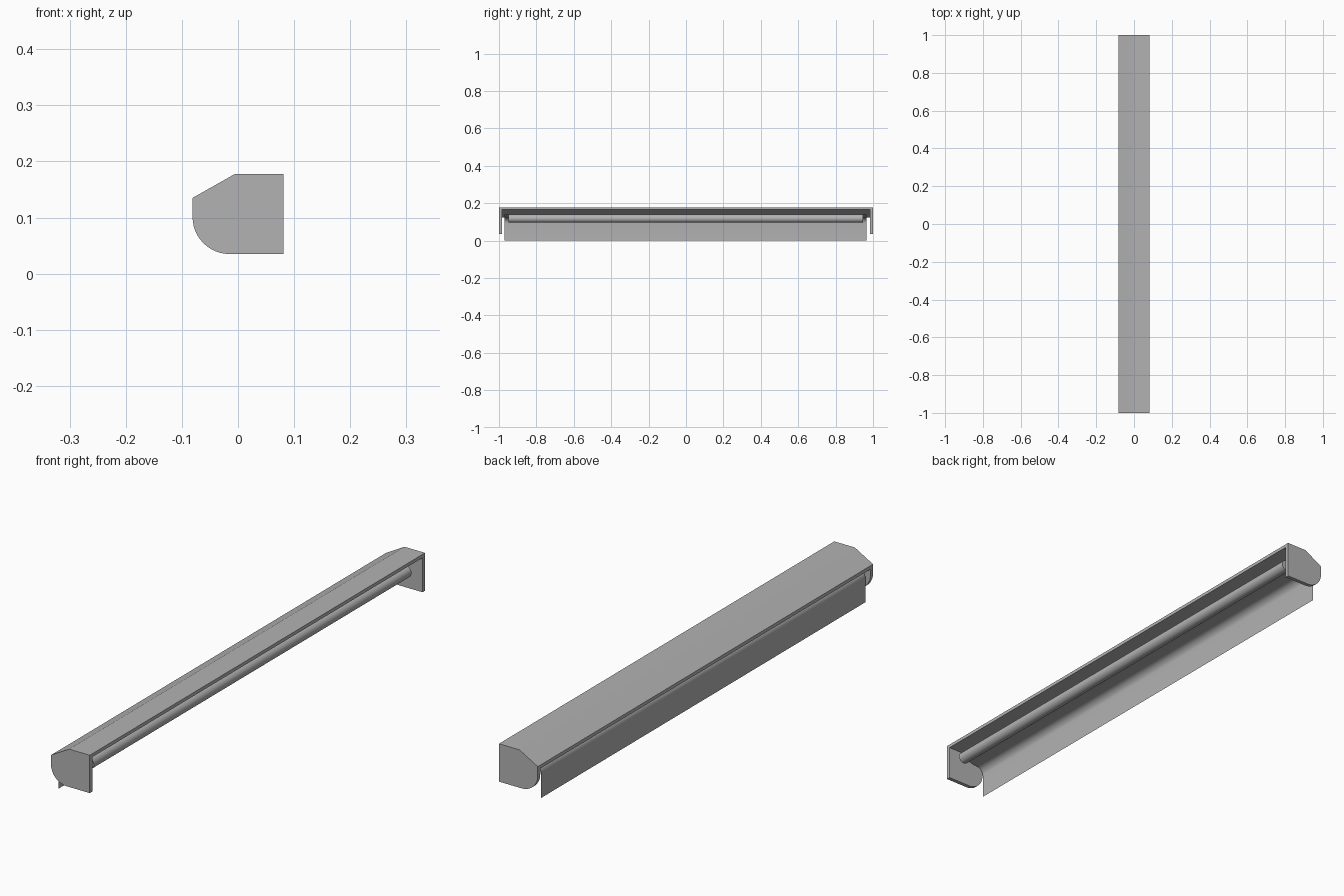
import bpy, bmesh, math

cube = bpy.data.objects.get("Cube")
if cube:
    bpy.data.objects.remove(cube, do_unlink=True)

grey = bpy.data.materials.new("plain_grey")
grey.use_nodes = True
grey.diffuse_color = (0.45, 0.45, 0.45, 1)
grey.node_tree.nodes["Principled BSDF"].inputs["Base Color"].default_value = (0.45, 0.45, 0.45, 1)


def arc(cx, cz, r, start, end, steps):
    """Points on an arc in the x-z plane, angles in degrees."""
    angles = [math.radians(start + (end - start) * i / steps) for i in range(steps + 1)]
    return [(cx + r * math.cos(a), cz + r * math.sin(a)) for a in angles]


def extrude(name, points, y0, y1, closed=True, smooth=None):
    """Sweep an x-z profile along y, as a solid or as an open sheet."""
    bm = bmesh.new()
    front = [bm.verts.new((x, y0, z)) for x, z in points]
    back = [bm.verts.new((x, y1, z)) for x, z in points]
    n = len(points)
    for i in range(n if closed else n - 1):
        j = (i + 1) % n
        bm.faces.new((front[i], front[j], back[j], back[i]))
    if closed:
        bm.faces.new(front)
        bm.faces.new(back[::-1])
    bmesh.ops.recalc_face_normals(bm, faces=bm.faces)
    mesh = bpy.data.meshes.new(name)
    bm.to_mesh(mesh)
    bm.free()
    mesh.materials.append(grey)
    obj = bpy.data.objects.new(name, mesh)
    bpy.context.collection.objects.link(obj)
    if smooth:
        bpy.ops.object.select_all(action='DESELECT')
        obj.select_set(True)
        bpy.context.view_layer.objects.active = obj
        bpy.ops.object.shade_smooth_by_angle(angle=math.radians(smooth))
    return obj


# End caps: sloped top, rounded lower corner
slope = [(0.081, 0.178), (-0.005, 0.178), (-0.081, 0.135)]
cap = slope + arc(-0.015, 0.101, 0.066, 180, 270, 12) + [(0.081, 0.035)]
extrude("front_end_cap", cap, -1, -0.985, smooth=20)
extrude("back_end_cap", cap, 0.985, 1, smooth=20)

# Hood: bent sheet between the caps
hood = slope + [(x, z - 0.013) for x, z in reversed(slope)]
extrude("hood", hood, -0.985, 0.985)

# Roller tube
roller_x, roller_z, roller_r = 0.041, 0.118, 0.022
extrude("roller_tube", arc(roller_x, roller_z, roller_r, 0, 348.75, 31), -0.95, 0.945, smooth=30)

# Fabric: leaves the top of the roller, bends over and hangs straight down
fabric = [(roller_x, roller_z + roller_r)]
fabric += arc(-0.04, 0.092, 0.03, 80, 180, 10) + [(-0.07, 0)]
extrude("hanging_fabric", fabric, -0.97, 0.965, closed=False, smooth=60)
